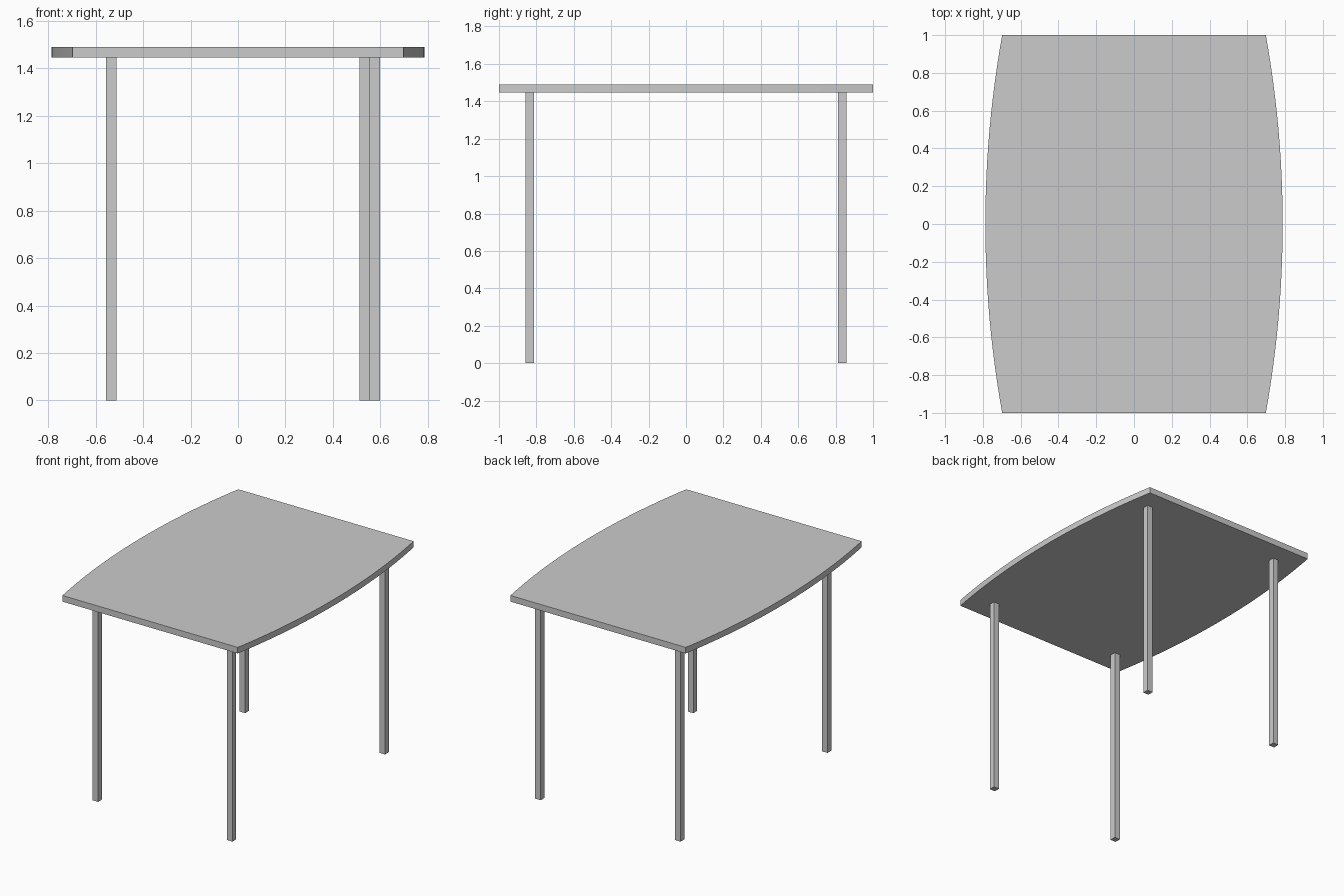
import bpy
import bmesh
from math import asin, sin, cos

cube = bpy.data.objects.get("Cube")
if cube:
    bpy.data.objects.remove(cube, do_unlink=True)

GREY = (0.6, 0.6, 0.6, 1.0)
grey = bpy.data.materials.new("light grey")
grey.use_nodes = True
grey.diffuse_color = GREY
grey.node_tree.nodes["Principled BSDF"].inputs["Base Color"].default_value = GREY

UNDERSIDE, TOP = 1.446, 1.49
END_X, MID_X = 0.698, 0.787   # half widths at the ends and the middle


def add_prism(name, outline, bottom, top):
    """Extrude a flat outline straight up into a solid part."""
    bm = bmesh.new()
    base = bm.faces.new([bm.verts.new((x, y, bottom)) for x, y in outline])
    result = bmesh.ops.extrude_face_region(bm, geom=[base], use_keep_orig=True)
    raised = [v for v in result["geom"] if isinstance(v, bmesh.types.BMVert)]
    bmesh.ops.translate(bm, vec=(0, 0, top - bottom), verts=raised)
    bmesh.ops.recalc_face_normals(bm, faces=bm.faces)
    mesh = bpy.data.meshes.new(name)
    bm.to_mesh(mesh)
    bm.free()
    mesh.materials.append(grey)
    part = bpy.data.objects.new(name, mesh)
    bpy.context.collection.objects.link(part)
    return part


# Tabletop: straight ends, sides bowed as shallow circular arcs
bow = MID_X - END_X
radius = (1 + bow * bow) / (2 * bow)
half_angle = asin(1 / radius)
STEPS = 24
angles = [half_angle * (2 * i / STEPS - 1) for i in range(STEPS + 1)]
side = [(MID_X - radius + radius * cos(a), radius * sin(a)) for a in angles]
tabletop = add_prism("tabletop", side + [(-x, -y) for x, y in side], UNDERSIDE, TOP)

# Smooth the bowed sides only
bpy.ops.object.select_all(action="DESELECT")
tabletop.select_set(True)
bpy.context.view_layer.objects.active = tabletop
bpy.ops.object.shade_smooth_by_angle(angle=0.5)

# Four square legs; the back left one sits one leg width further out
HALF = 0.022
LEGS = {
    "front_right_leg": (-0.535, -0.836),
    "back_right_leg": (-0.535, 0.836),
    "front_left_leg": (0.534, -0.836),
    "back_left_leg": (0.578, 0.836),
}
for name, (x, y) in LEGS.items():
    square = [(x + sx * HALF, y + sy * HALF)
              for sx, sy in ((-1, -1), (1, -1), (1, 1), (-1, 1))]
    add_prism(name, square, 0, UNDERSIDE)
